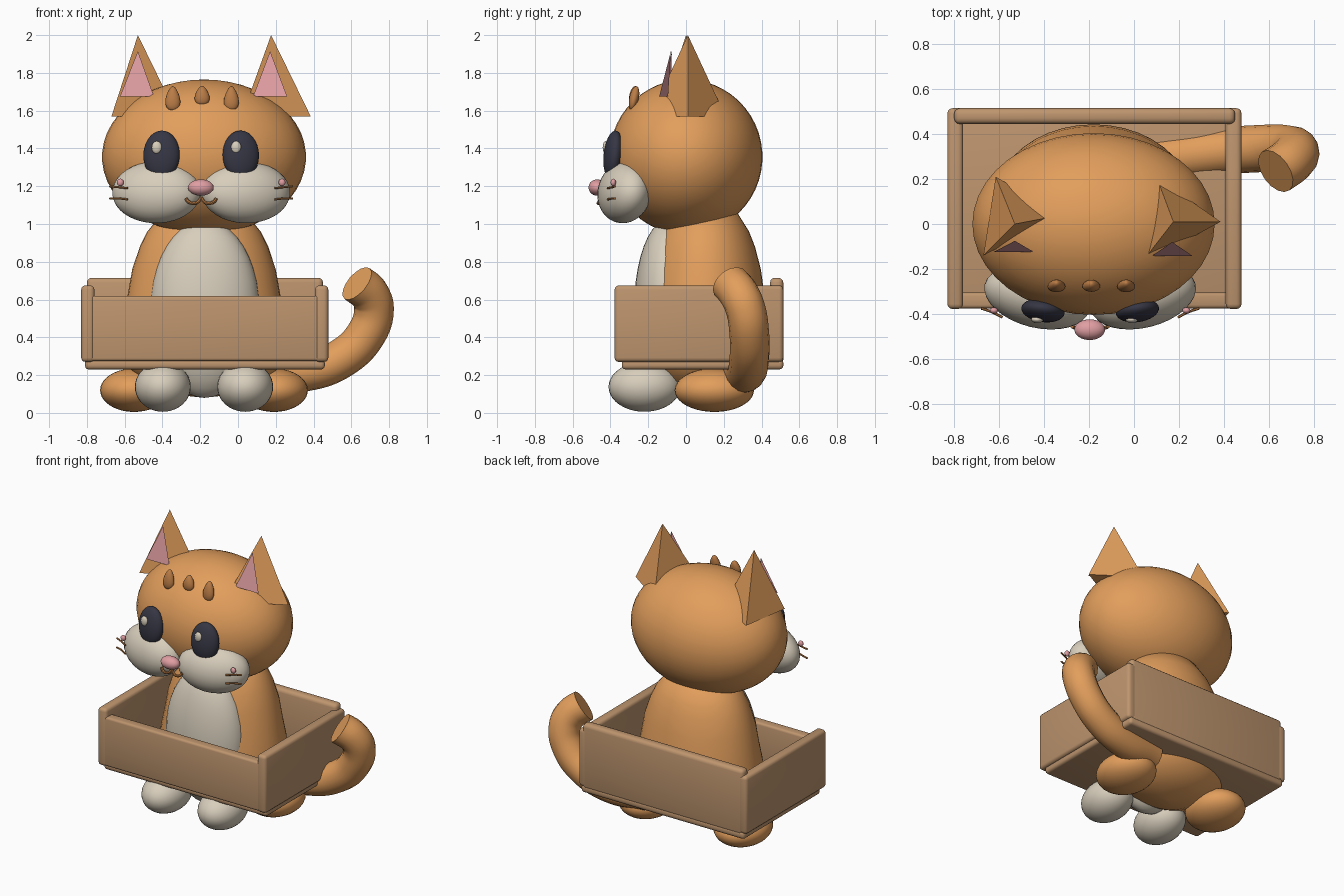
import bpy, bmesh, math
from mathutils import Vector, Matrix

if "Cube" in bpy.data.objects:
    bpy.data.objects.remove(bpy.data.objects["Cube"])


def material(name, r, g, b):
    m = bpy.data.materials.new(name)
    lin = [((c / 255 + 0.055) / 1.055) ** 2.4 for c in (r, g, b)]
    m.diffuse_color = (*lin, 1)
    m.use_nodes = True
    m.node_tree.nodes["Principled BSDF"].inputs["Base Color"].default_value = m.diffuse_color
    return m


ORANGE = material("orange_fur", 226, 158, 92)
STRIPE = material("dark_orange", 186, 124, 70)
CREAM = material("cream_fur", 216, 206, 188)
DARK = material("eye_dark", 54, 54, 68)
PINK = material("pink", 224, 158, 162)
BROWN = material("cardboard", 190, 149, 110)

CX = -0.18  # centre line of the cat


def from_bmesh(name, bm, mat, smooth=True):
    bmesh.ops.recalc_face_normals(bm, faces=bm.faces)
    mesh = bpy.data.meshes.new(name)
    bm.to_mesh(mesh)
    bm.free()
    mesh.materials.append(mat)
    for p in mesh.polygons:
        p.use_smooth = smooth
    ob = bpy.data.objects.new(name, mesh)
    bpy.context.collection.objects.link(ob)
    return ob


def ball(name, loc, radii, mat, yaw=0, pitch=0, seg=32):
    bm = bmesh.new()
    bmesh.ops.create_uvsphere(bm, u_segments=seg, v_segments=seg * 5 // 8, radius=1)
    mtx = (Matrix.Translation(loc) @ Matrix.Rotation(math.radians(yaw), 4, 'Z')
           @ Matrix.Rotation(math.radians(pitch), 4, 'X') @ Matrix.Diagonal((*radii, 1)))
    bmesh.ops.transform(bm, matrix=mtx, verts=bm.verts)
    return from_bmesh(name, bm, mat)


def panel(name, lo, hi, bevel=0.02):
    bm = bmesh.new()
    bmesh.ops.create_cube(bm, size=1)
    lo, hi = Vector(lo), Vector(hi)
    for v in bm.verts:
        v.co = (lo + hi) / 2 + v.co * (hi - lo)
    bmesh.ops.bevel(bm, geom=bm.edges[:], offset=bevel, segments=3, profile=0.5, affect='EDGES')
    ob = from_bmesh(name, bm, BROWN)
    bpy.context.view_layer.objects.active = ob
    ob.select_set(True)
    bpy.ops.object.shade_smooth_by_angle(angle=math.radians(35))
    ob.select_set(False)


def solid(name, base, apex, mat):
    # flat-sided pyramid on a three-point base
    bm = bmesh.new()
    b = [bm.verts.new(p) for p in base]
    t = bm.verts.new(apex)
    bm.faces.new(b)
    for i in range(3):
        bm.faces.new((b[i], b[(i + 1) % 3], t))
    return from_bmesh(name, bm, mat, False)


def tube(name, pts, radius, mat, res=3):
    cu = bpy.data.curves.new(name, 'CURVE')
    cu.dimensions = '3D'
    cu.bevel_depth, cu.bevel_resolution = radius, res
    cu.use_fill_caps = True
    cu.resolution_u = 8
    sp = cu.splines.new('BEZIER')
    sp.bezier_points.add(len(pts) - 1)
    for bp, p in zip(sp.bezier_points, pts):
        bp.co = p
        bp.handle_left_type = bp.handle_right_type = 'AUTO'
    cu.materials.append(mat)
    ob = bpy.data.objects.new(name, cu)
    bpy.context.collection.objects.link(ob)
    bpy.context.view_layer.objects.active = ob
    ob.select_set(True)
    bpy.ops.object.convert(target='MESH')
    bpy.ops.object.shade_smooth_by_angle(angle=math.radians(40))
    ob.select_set(False)


# body, turned from a profile and flattened front to back
profile = [(0.001, 0.08), (0.18, 0.10), (0.34, 0.17), (0.42, 0.27), (0.44, 0.38), (0.43, 0.5),
           (0.405, 0.62), (0.38, 0.76), (0.34, 0.88), (0.30, 0.96), (0.22, 1.06), (0.001, 1.12)]
bm = bmesh.new()
rings = [[bm.verts.new((CX + r * math.cos(a), 0.1 + 0.78 * r * math.sin(a), z))
          for a in (math.tau * i / 40 for i in range(40))] for r, z in profile]
for lo, hi in zip(rings, rings[1:]):
    for i in range(40):
        j = (i + 1) % 40
        bm.faces.new((lo[i], lo[j], hi[j], hi[i]))
bm.faces.new(rings[0])
bm.faces.new(rings[-1])
from_bmesh("body", bm, ORANGE)
ball("belly", (CX + 0.005, -0.10, 0.55), (0.29, 0.175, 0.47), CREAM)

# head
ball("head", (CX, 0.0, 1.355), (0.54, 0.405, 0.41), ORANGE, seg=40)

# paired parts on both sides of the centre line
for side, s in (("left", -1), ("right", 1)):
    ball(side + "_front_foot", (CX + s * 0.218, -0.22, 0.138), (0.148, 0.19, 0.132), CREAM)
    ball(side + "_hind_foot", (CX + s * 0.37, 0.15, 0.12), (0.18, 0.21, 0.115), ORANGE)
    fx = -0.195
    ball(side + "_cheek", (fx + s * 0.236, -0.325, 1.168), (0.24, 0.135, 0.165), CREAM, s * 14, -12)
    ball(side + "_eye", (fx + s * 0.21, -0.385, 1.365), (0.097, 0.05, 0.13), DARK, s * 8, -6)
    ball(side + "_eye_glint", (fx + s * 0.21 - 0.025, -0.425, 1.405), (0.027, 0.016, 0.034), CREAM, seg=16)
    ball(side + "_blush", (fx + s * 0.428, -0.385, 1.22), (0.018, 0.014, 0.02), PINK, seg=16)
    for n, z in enumerate((1.195, 1.135)):
        tube(f"{side}_whisker_{n}", [(fx + s * 0.39, -0.415, z - 0.005), (fx + s * 0.44, -0.39, z),
                                     (fx + s * 0.485, -0.375, z + 0.005 - 0.005 * n)], 0.006, STRIPE, 1)
    tube(side + "_mouth", [(fx, -0.455, 1.14), (fx + s * 0.02, -0.46, 1.115), (fx + s * 0.045, -0.465, 1.11),
                           (fx + s * 0.07, -0.46, 1.12), (fx + s * 0.08, -0.455, 1.135)], 0.009, STRIPE, 2)

ball("nose", (-0.197, -0.47, 1.193), (0.068, 0.046, 0.043), PINK)

# forehead stripes, narrowing towards the top
for n, (x, z, h) in enumerate(((-0.345, 1.665, 0.066), (-0.19, 1.68, 0.052), (-0.035, 1.665, 0.066))):
    ob = ball(f"forehead_stripe_{n}", (x, -0.275, z), (0.038, 0.025, h), STRIPE, 0, -12, 20)
    for v in ob.data.vertices:
        v.co.x = x + (v.co.x - x) * (1 - 0.35 * (v.co.z - z) / h)

# three-sided ears with pink inner plates
solid("left_ear", [(-0.67, -0.14, 1.57), (-0.32, 0.04, 1.57), (-0.615, 0.21, 1.57)], (-0.53, 0.0, 2.0), ORANGE)
solid("right_ear", [(0.385, 0.01, 1.57), (0.02, -0.19, 1.57), (0.10, 0.21, 1.57)], (0.175, 0.01, 2.0), ORANGE)
solid("left_inner_ear", [(-0.625, -0.125, 1.675), (-0.445, -0.125, 1.675), (-0.53, -0.08, 1.675)],
      (-0.53, -0.075, 1.915), PINK)
solid("right_inner_ear", [(0.08, -0.142, 1.675), (0.26, -0.142, 1.675), (0.17, -0.095, 1.675)],
      (0.17, -0.08, 1.915), PINK)

# tail with a cut-off tip
tube("tail", [(0.1, 0.28, 0.22), (0.36, 0.32, 0.22), (0.55, 0.335, 0.29), (0.68, 0.335, 0.42),
              (0.72, 0.315, 0.55), (0.695, 0.28, 0.63), (0.63, 0.235, 0.685)], 0.105, ORANGE, 6)

# open box
panel("box_floor", (-0.81, -0.34, 0.23), (0.46, 0.515, 0.285))
panel("box_front", (-0.81, -0.375, 0.275), (0.455, -0.305, 0.62), 0.015)
panel("box_back", (-0.80, 0.445, 0.255), (0.45, 0.515, 0.715), 0.025)
panel("box_left_side", (-0.83, -0.378, 0.27), (-0.76, 0.515, 0.675), 0.022)
panel("box_right_side", (0.408, -0.378, 0.27), (0.478, 0.515, 0.675), 0.022)
